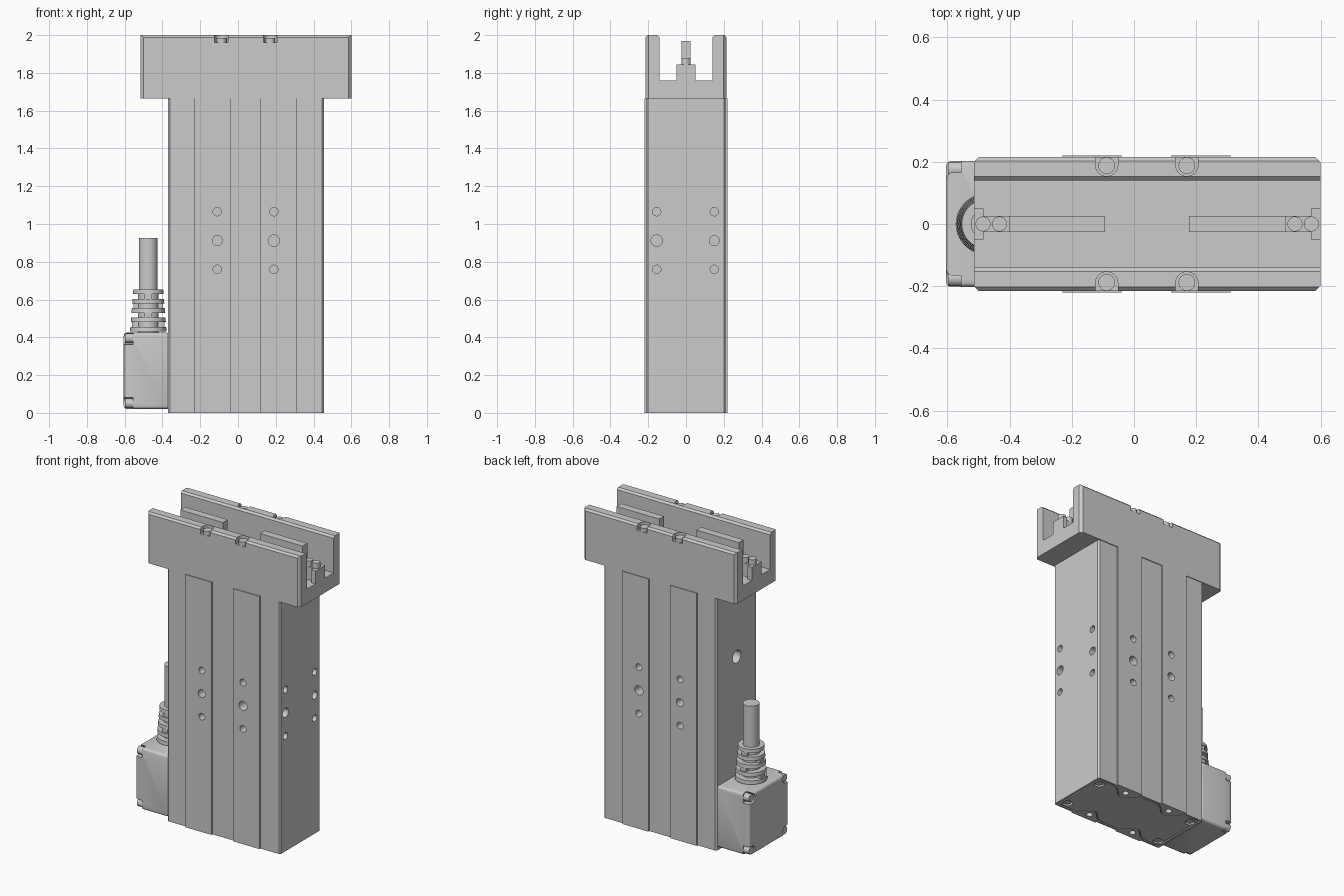
import bpy, bmesh, math
from mathutils import Vector

if "Cube" in bpy.data.objects:
    bpy.data.objects.remove(bpy.data.objects["Cube"])


def prism(name, pts, axis, a, b):
    """Extrude a 2D outline along an axis from a to b."""
    place = {'x': lambda p, t: (t, p[0], p[1]),
             'y': lambda p, t: (p[0], t, p[1]),
             'z': lambda p, t: (p[0], p[1], t)}[axis]
    bm = bmesh.new()
    low = [bm.verts.new(place(p, a)) for p in pts]
    top = [bm.verts.new(place(p, b)) for p in pts]
    bm.faces.new(low)
    bm.faces.new(top)
    n = len(pts)
    for i in range(n):
        j = (i + 1) % n
        bm.faces.new((low[i], low[j], top[j], top[i]))
    bmesh.ops.recalc_face_normals(bm, faces=bm.faces)
    me = bpy.data.meshes.new(name)
    bm.to_mesh(me)
    bm.free()
    ob = bpy.data.objects.new(name, me)
    bpy.context.collection.objects.link(ob)
    return ob


def box(name, x0, x1, y0, y1, z0, z1):
    return prism(name, [(x0, y0), (x1, y0), (x1, y1), (x0, y1)], 'z', z0, z1)


def cyl(name, c, r, axis, a, b, n=32):
    pts = [(c[0] + r * math.cos(2 * math.pi * i / n),
            c[1] + r * math.sin(2 * math.pi * i / n)) for i in range(n)]
    return prism(name, pts, axis, a, b)


def lathe(name, prof, cx, n=40):
    """Closed (radius, z) profile spun about a vertical axis at x = cx."""
    bm = bmesh.new()
    rings = [[bm.verts.new((cx + r * math.cos(2 * math.pi * i / n),
                            r * math.sin(2 * math.pi * i / n), z))
              for i in range(n)] for r, z in prof]
    for k in range(len(rings) - 1):
        for i in range(n):
            j = (i + 1) % n
            bm.faces.new((rings[k][i], rings[k][j], rings[k + 1][j], rings[k + 1][i]))
    bm.faces.new(rings[0])
    bm.faces.new(rings[-1])
    bmesh.ops.recalc_face_normals(bm, faces=bm.faces)
    me = bpy.data.meshes.new(name)
    bm.to_mesh(me)
    bm.free()
    ob = bpy.data.objects.new(name, me)
    bpy.context.collection.objects.link(ob)
    return ob


def apply_mod(ob, mod):
    bpy.context.view_layer.objects.active = ob
    bpy.ops.object.modifier_apply(modifier=mod.name)


def boolean(ob, tools, op='DIFFERENCE'):
    for t in tools:
        m = ob.modifiers.new("bool", 'BOOLEAN')
        m.operation, m.solver, m.object = op, 'EXACT', t
        apply_mod(ob, m)
        bpy.data.objects.remove(t)


# Main body with two raised strips on the front and back
half = [(-.37, -.2), (-.36, -.21), (-.23, -.21), (-.23, -.22), (-.04, -.22), (-.04, -.21),
        (.12, -.21), (.12, -.22), (.31, -.22), (.31, -.21), (.445, -.21), (.455, -.2)]
body = prism("body", half + [(x, -y) for x, y in reversed(half)], 'z', 0, 1.665)

# Mounting holes on front, back, right and left
cuts = []
for z in (.76, .912, 1.065):
    mid = z == .912
    for s in (-1, 1):
        for x in (-.11, .19):
            r = (.03 if x > 0 else .026) if mid else .022
            cuts.append(cyl("hole", (x, z), r, 'y', s * .15, s * .25))
    for y in (-.155, .15):
        r = (.03 if y < 0 else .026) if mid else .022
        cuts.append(cyl("hole", (y, z), r, 'x', .38, .5))
cuts.append(cyl("hole", (0, 1.2), .042, 'x', -.45, -.3))


# Wavy cover plate let into the underside
def wavy(gap):
    x0, x1, n = -.355 + gap, .44 - gap, 48
    xs = [x0 + (x1 - x0) * i / n for i in range(n + 1)]
    w = [.198 - gap - .075 * sum(math.exp(-((x - c) / .06) ** 2) for c in (-.13, .21)) for x in xs]
    return list(zip(xs, [-v for v in w])) + list(zip(xs[::-1], w[::-1]))


cuts.append(prism("recess", wavy(0), 'z', -.02, .015))
plate = prism("base_cover", wavy(.008), 'z', 0, .016)
plate_cuts = []
for s in (-1, 1):
    for x in (-.315, .4):
        cuts.append(cyl("hole", (x, s * .15), .03, 'z', -.02, .05))
        plate_cuts.append(cyl("hole", (x, s * .15), .03, 'z', -.02, .05))
        cyl("base_screw", (x, s * .15), .023, 'z', .006, .06)
    for x in (-.13, .21):
        cuts.append(cyl("hole", (x, s * .17), .02, 'z', -.02, .04))
boolean(body, cuts)
boolean(plate, plate_cuts)

# Head: channel section, clipped to a plan with chamfered corners
c = .012
right = [(.215, 1.665), (.215, 2 - c), (.215 - c, 2), (.14 + c, 2), (.14, 2 - c), (.14, 1.76)]
head = prism("head_channel", right + [(-y, z) for y, z in reversed(right)], 'x', -.515, .6)
c = .016
plan = [(-.515, -.215 + c), (-.515 + c, -.215), (.6 - c, -.215), (.6, -.215 + c)]
boolean(head, [prism("clip", plan + [(x, -y) for x, y in reversed(plan)], 'z', 1.6, 2.1)], 'INTERSECT')

# U-shaped notches with dowels on both head walls
notches = []
for s in (-1, 1):
    for x in (-.088, .17):
        arc = [(x + .036 * math.cos(math.pi * i / 16), s * (.19 - .036 * math.sin(math.pi * i / 16)))
               for i in range(17)]
        notches.append(prism("notch", arc + [(x - .036, s * .25), (x + .036, s * .25)], 'z', 1.96, 2.05))
        cyl("dowel", (x, s * .188), .027, 'z', 1.955, 1.985)
boolean(head, notches)

# Inner rails, pins and end blocks at each end of the channel
for d in (-1, 1):
    def X(v):
        return .0425 + d * v
    def span(name, a, b, w, z1):
        box(name, min(X(a), X(b)), max(X(a), X(b)), -w, w, 1.755, z1)
    span("rail_blade", .135, .445, .025, 1.97)
    span("rail_foot", .445, .53, .025, 1.845)
    span("end_block", .527, .5575, .05, 1.845)
    for v in (.475, .528):
        cyl("guide_pin", (X(v), 0), .024, 'z', 1.84, 1.88)

# Connector box with corner screws
conn = box("connector_box", -.605, -.36, -.203, .203, .02, .425)
m = conn.modifiers.new("bevel", 'BEVEL')
m.width, m.segments = .018, 3
apply_mod(conn, m)
cuts = []
for s in (-1, 1):
    for z, t in ((.05, -1), (.395, 1)):
        cuts.append(cyl("notch", (s * .177, z), .032, 'x', -.65, -.557))
        cuts.append(box("notch", -.65, -.557, min(s * .177, s * .25), max(s * .177, s * .25),
                        z - .032, z + .032))
        cyl("connector_screw", (s * .175, z), .025, 'x', -.598, -.55)
boolean(conn, cuts)

# Strain relief: tapered rings joined by staggered bridges, then the cable
CX, core = -.475, .055
prof = [(core, .42)]
for k in range(5):
    z = .43 + k * .05
    r = .097 - k * .004
    prof += [(core, z), (r, z), (r - .002, z + .024), (core, z + .024)]
lathe("strain_relief", prof, CX)
for k in range(4):
    z, r = .452 + k * .05, .086 - k * .004
    for s in (-1, 1):
        if k % 2:
            box("relief_bridge", CX - .02, CX + .02, min(s * .04, s * r), max(s * .04, s * r), z, z + .03)
        else:
            box("relief_bridge", min(CX + s * .04, CX + s * r), max(CX + s * .04, CX + s * r),
                -.02, .02, z, z + .03)
cyl("cable", (CX, 0), .05, 'z', .6, .925, 40)

# Smooth curved faces, keep hard edges
bpy.ops.object.select_all(action='DESELECT')
for ob in bpy.context.scene.objects:
    ob.select_set(True)
    bpy.context.view_layer.objects.active = ob
bpy.ops.object.shade_smooth_by_angle(angle=math.radians(30))
